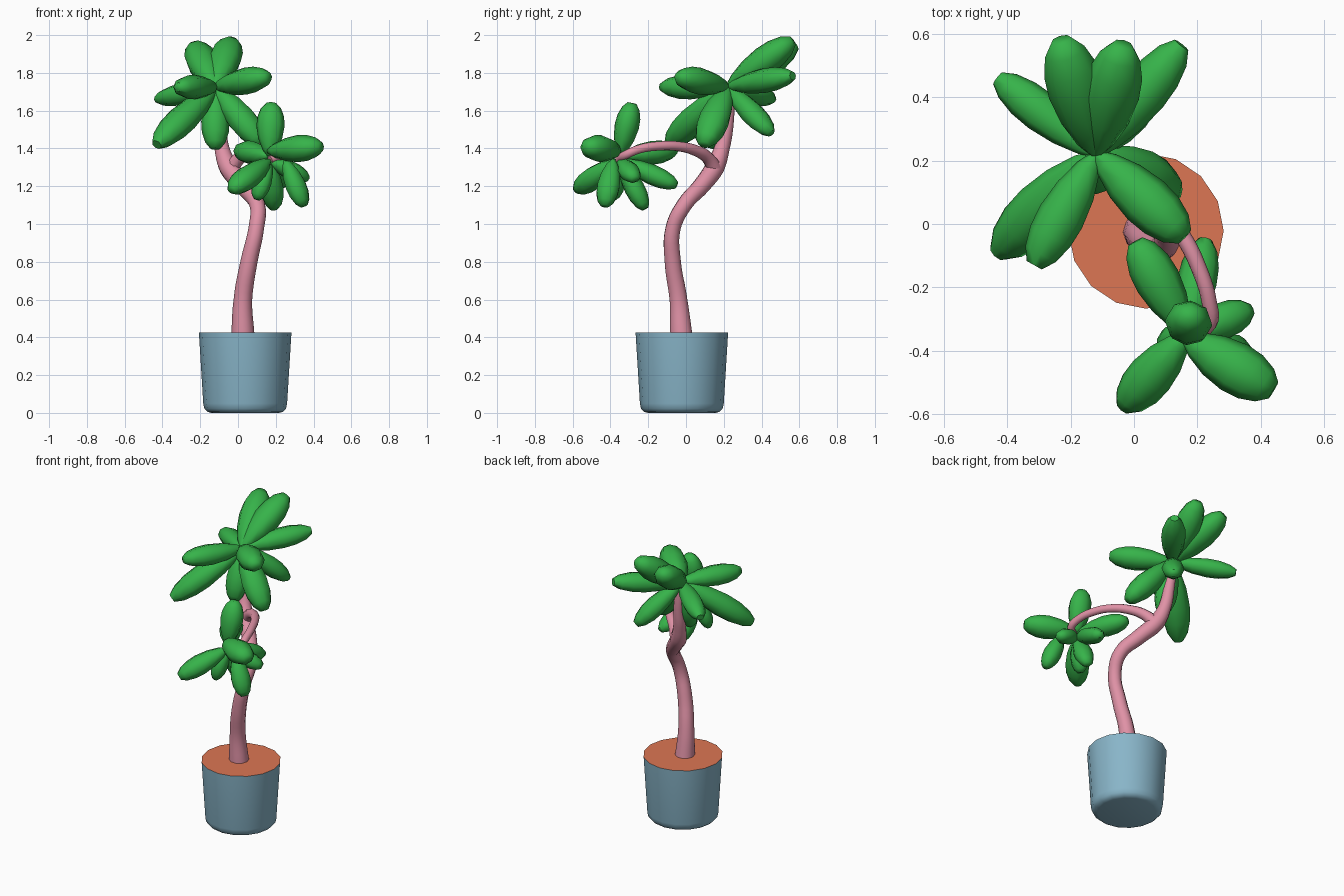
import bpy, bmesh, math
from mathutils import Vector, Matrix

if "Cube" in bpy.data.objects:
    bpy.data.objects.remove(bpy.data.objects["Cube"])


def material(name, rgb):
    m = bpy.data.materials.new(name)
    m.diffuse_color = (*rgb, 1)
    m.use_nodes = True
    m.node_tree.nodes["Principled BSDF"].inputs["Base Color"].default_value = m.diffuse_color
    return m


BLUE = material("pot blue", (0.25, 0.465, 0.585))
CLAY = material("soil orange", (0.72, 0.18, 0.088))
PINK = material("bark pink", (0.74, 0.285, 0.38))
GREEN = material("leaf green", (0.037, 0.45, 0.068))


def lathe(name, profile, sides, mat, matrix, angle, flat=1.0, cap_end=True):
    """Rings of (radius, height) around z, closed at the start, placed by matrix."""
    bm = bmesh.new()
    rings = []
    for r, h in profile:
        rings.append([bm.verts.new(matrix @ Vector((
            r * math.cos(2 * math.pi * i / sides),
            r * flat * math.sin(2 * math.pi * i / sides), h))) for i in range(sides)])
    for a, b in zip(rings, rings[1:]):
        for i in range(sides):
            j = (i + 1) % sides
            bm.faces.new((a[i], a[j], b[j], b[i]))
    bm.faces.new(rings[0][::-1])
    if cap_end:
        bm.faces.new(rings[-1])
    return finish(name, bm, mat, angle)


def finish(name, bm, mat, angle):
    bmesh.ops.recalc_face_normals(bm, faces=bm.faces)
    me = bpy.data.meshes.new(name)
    bm.to_mesh(me)
    bm.free()
    me.materials.append(mat)
    ob = bpy.data.objects.new(name, me)
    bpy.context.collection.objects.link(ob)
    select(ob)
    bpy.ops.object.shade_smooth_by_angle(angle=math.radians(angle))
    return ob


def select(ob):
    bpy.ops.object.select_all(action='DESELECT')
    ob.select_set(True)
    bpy.context.view_layer.objects.active = ob


def stem(name, points):
    """Tapered tube through (x, y, z, radius) points."""
    cu = bpy.data.curves.new(name, 'CURVE')
    cu.dimensions = '3D'
    cu.bevel_depth = 1.0
    cu.bevel_resolution = 3
    cu.resolution_u = 5
    cu.use_fill_caps = True
    sp = cu.splines.new('BEZIER')
    sp.bezier_points.add(len(points) - 1)
    for bp, (x, y, z, r) in zip(sp.bezier_points, points):
        bp.co = (x, y, z)
        bp.radius = r
        bp.handle_left_type = bp.handle_right_type = 'AUTO'
    cu.materials.append(PINK)
    ob = bpy.data.objects.new(name, cu)
    bpy.context.collection.objects.link(ob)
    select(ob)
    bpy.ops.object.convert(target='MESH')
    bpy.ops.object.shade_smooth_by_angle(angle=math.radians(60))


def leaf(name, base, tip, width):
    """Plump, slightly flattened leaf with a blunt tip."""
    base, tip = Vector(base), Vector(tip)
    d = tip - base
    length = d.length
    d.normalize()
    side = d.cross(Vector((0, 0, 1))).normalized()
    up = side.cross(d)
    m = Matrix((side, up, d)).transposed().to_4x4()
    m.translation = base
    shape = [(0.18, 0), (0.52, 0.12), (0.85, 0.33), (1, 0.56),
             (0.95, 0.74), (0.72, 0.9), (0.36, 1)]
    profile = [(r * width / 2, t * length) for r, t in shape]
    lathe(name, profile, 8, GREEN, m, 60, flat=0.87)


# Pot with rounded foot, and soil filling it to the rim
POT = Matrix.Translation((0.038, -0.022, 0))
lathe("pot", [(0.18, 0), (0.2, 0.006), (0.216, 0.022), (0.222, 0.05), (0.245, 0.425)],
      16, BLUE, POT, 50, cap_end=False)
bm = bmesh.new()
bmesh.ops.create_circle(bm, cap_ends=True, segments=16, radius=0.245,
                        matrix=Matrix.Translation((0.038, -0.022, 0.425)))
soil = finish("soil", bm, CLAY, 30)
if soil.data.polygons[0].normal.z < 0:
    soil.data.flip_normals()

# Crooked trunk and the arching side branch
stem("trunk", [(0.026, -0.024, 0.40, 0.062), (0.026, -0.04, 0.6, 0.049),
               (0.058, -0.07, 0.8, 0.045), (0.097, -0.068, 0.98, 0.041),
               (0.102, -0.01, 1.1, 0.042), (0.03, 0.08, 1.2, 0.047),
               (-0.05, 0.152, 1.3, 0.052), (-0.085, 0.19, 1.4, 0.041),
               (-0.1, 0.22, 1.55, 0.034), (-0.12, 0.23, 1.72, 0.025)])
stem("side_branch", [(-0.04, 0.155, 1.29, 0.042), (0.01, 0.115, 1.35, 0.034),
                     (0.08, 0.055, 1.387, 0.029), (0.155, -0.04, 1.411, 0.026),
                     (0.205, -0.14, 1.413, 0.025), (0.237, -0.245, 1.397, 0.024),
                     (0.238, -0.315, 1.368, 0.024), (0.17, -0.355, 1.34, 0.022)])

# Upper crown: leaf tip and width
upper = [((-0.43, 0.46, 1.66), 0.13), ((-0.23, 0.58, 1.945), 0.18),
         ((-0.035, 0.565, 1.97), 0.18), ((0.15, 0.565, 1.785), 0.15),
         ((-0.43, -0.09, 1.42), 0.175), ((-0.315, -0.13, 1.725), 0.15),
         ((0.16, -0.04, 1.78), 0.165), ((0.13, 0.095, 1.42), 0.175),
         ((-0.12, 0.13, 1.40), 0.15), ((0.06, 0.45, 1.48), 0.14)]
for i, (tip, w) in enumerate(upper):
    leaf(f"upper_leaf_{i + 1}", (-0.12, 0.22, 1.725), tip, w)

# Lower crown: leaf base, tip and width
C = (0.165, -0.35, 1.335)
lower = [((0.168, -0.35, 1.36), (0.175, -0.285, 1.64), 0.15),
         ((0.16, -0.36, 1.385), (0.44, -0.525, 1.41), 0.165),
         ((0.25, -0.385, 1.34), (0.35, -0.43, 1.095), 0.13),
         (C, (0.19, -0.215, 1.08), 0.125),
         (C, (0.225, -0.05, 1.205), 0.125),
         ((0.165, -0.34, 1.36), (0.005, -0.055, 1.39), 0.145),
         (C, (-0.035, -0.58, 1.18), 0.145),
         (C, (0.37, -0.27, 1.24), 0.115),
         (C, (0.1, -0.39, 1.13), 0.11)]
for i, (base, tip, w) in enumerate(lower):
    leaf(f"lower_leaf_{i + 1}", base, tip, w)
